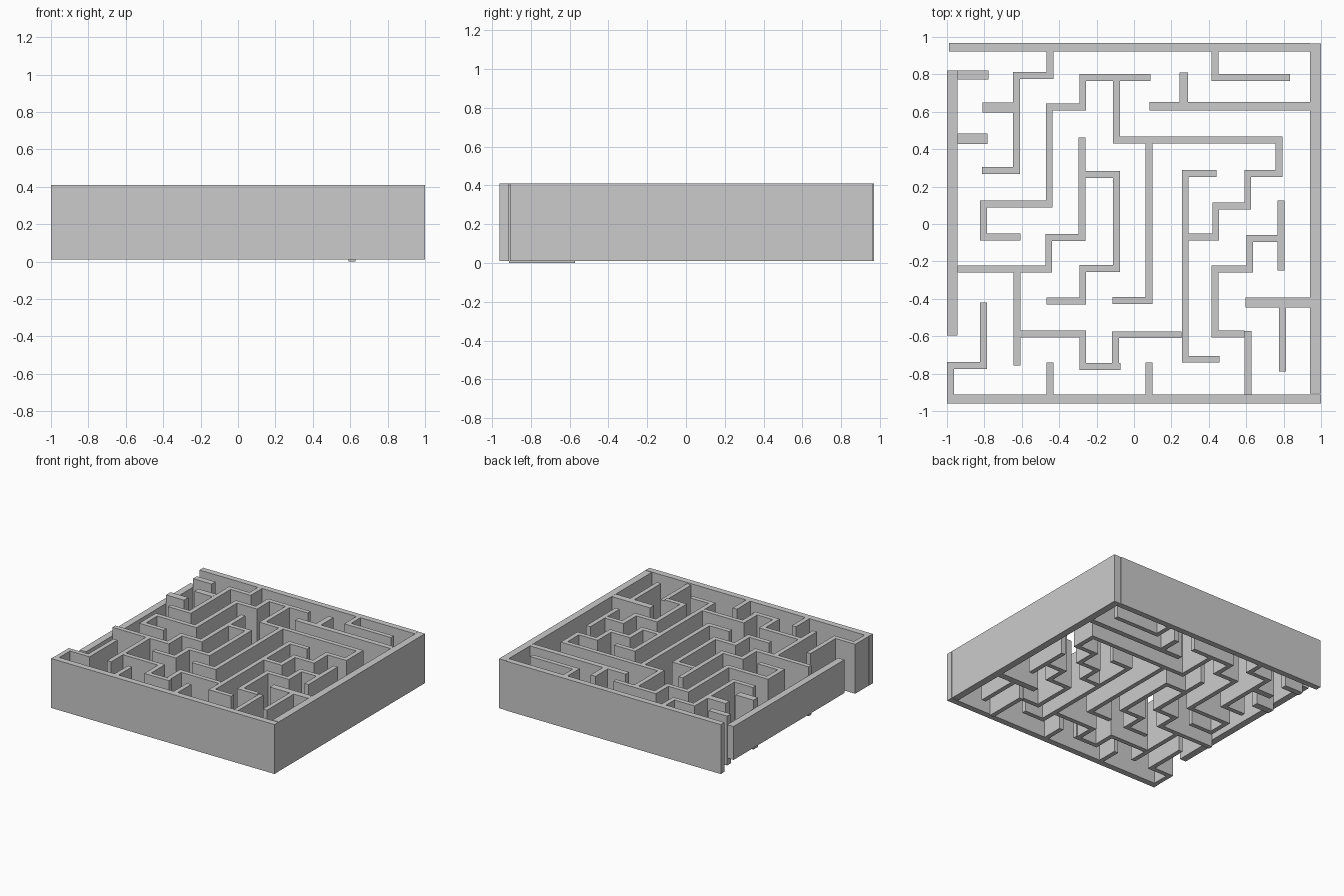
import bpy, bmesh
from mathutils import Vector

if "Cube" in bpy.data.objects:
    bpy.data.objects.remove(bpy.data.objects["Cube"])

Z0, Z1 = 0.01, 0.41


def wall(name, pts, w=0.037, z0=Z0, z1=Z1):
    """Extruded wall following a right-angled centre line, with mitred corners."""
    p = [Vector(q) for q in pts]
    dirs = [(b - a).normalized() for a, b in zip(p, p[1:])]
    norms = [Vector((-d.y, d.x)) for d in dirs]
    left, right = [], []
    for i, q in enumerate(p):
        if i == 0:
            off = norms[0]
        elif i == len(p) - 1:
            off = norms[-1]
        else:
            off = norms[i - 1] + norms[i]
        left.append(q + off * w / 2)
        right.append(q - off * w / 2)
    bm = bmesh.new()
    face = bm.faces.new([bm.verts.new((v.x, v.y, z0)) for v in right + left[::-1]])
    ext = bmesh.ops.extrude_face_region(bm, geom=[face], use_keep_orig=True)
    verts = [g for g in ext["geom"] if isinstance(g, bmesh.types.BMVert)]
    bmesh.ops.translate(bm, vec=(0, 0, z1 - z0), verts=verts)
    bmesh.ops.recalc_face_normals(bm, faces=bm.faces)
    me = bpy.data.meshes.new(name)
    bm.to_mesh(me)
    bm.free()
    ob = bpy.data.objects.new(name, me)
    bpy.context.collection.objects.link(ob)
    return ob


def route(name, start, moves, **kw):
    """Wall from a start point, with moves given as 'x' or 'y' targets."""
    x, y = start
    pts = [(x, y)]
    for axis, value in moves:
        x, y = (value, y) if axis == "x" else (x, value)
        pts.append((x, y))
    return wall(name, pts, **kw)


# Outer walls
wall("back_wall", [(-0.99, 0.945), (0.94, 0.945)], w=0.048)
wall("right_wall", [(0.97, -0.906), (0.97, 0.965)], w=0.058)
wall("front_wall", [(-1, -0.936), (1, -0.936)], w=0.05)
wall("left_wall", [(-0.972, -0.596), (-0.972, 0.82)], w=0.056, z0=0.07, z1=0.34)
route("entry_wall", (-0.98, -0.911), [("y", -0.757), ("x", -0.804), ("y", -0.42)])

# Short straight stubs on the left side
wall("left_stub_back", [(-0.943, 0.797), (-0.777, 0.797)], w=0.048)
wall("left_stub_middle", [(-0.943, 0.455), (-0.784, 0.455)], w=0.057)
wall("left_stub_inner", [(-0.809, 0.623), (-0.648, 0.623)], w=0.052)

# Winding walls on the left half
route("maze_wall_back_left", (-0.448, 0.921),
      [("y", 0.795), ("x", -0.629), ("y", 0.287), ("x", -0.814)])
route("maze_wall_stepped_left", (0.089, 0.784),
      [("x", -0.274), ("y", 0.626), ("x", -0.453), ("y", 0.107),
       ("x", -0.804), ("y", -0.07), ("x", -0.606)])
route("maze_wall_middle_left", (-0.277, 0.463),
      [("y", -0.072), ("x", -0.456), ("y", -0.241), ("x", -0.943)])
route("maze_wall_centre", (-0.258, 0.265),
      [("x", -0.093), ("y", -0.237), ("x", -0.274), ("y", -0.411), ("x", -0.467)])
wall("maze_wall_front_left", [(-0.625, -0.259), (-0.625, -0.756)])
route("maze_wall_front_bend", (-0.606, -0.587),
      [("x", -0.274), ("y", -0.763), ("x", -0.071)])
route("maze_wall_front_link", (-0.098, -0.744), [("y", -0.592), ("x", 0.255)])

# Winding walls on the right half
route("maze_wall_stepped_right", (-0.093, 0.766),
      [("y", 0.45), ("x", 0.776), ("y", 0.271), ("x", 0.608),
       ("y", 0.097), ("x", 0.437), ("y", -0.069), ("x", 0.292)])
route("maze_wall_long_middle", (0.081, 0.431), [("y", -0.408), ("x", -0.114)])
route("maze_wall_long_right", (0.442, 0.269),
      [("x", 0.274), ("y", -0.723), ("x", 0.458)])
wall("maze_wall_right_bar", [(0.787, 0.126), (0.787, -0.248)])
route("maze_wall_right_bend", (0.768, -0.077),
      [("x", 0.619), ("y", -0.241), ("x", 0.434), ("y", -0.587), ("x", 0.592)])
wall("maze_wall_front_right", [(0.61, -0.911), (0.61, -0.572)], z0=0.0, z1=0.4)
wall("right_shelf", [(0.597, -0.42), (0.94, -0.42)], w=0.053)
wall("right_shelf_branch", [(0.793, -0.446), (0.793, -0.788)])
wall("back_right_shelf", [(0.084, 0.63), (0.94, 0.63)], w=0.044)
wall("back_right_shelf_branch", [(0.266, 0.652), (0.266, 0.81)], w=0.043)
route("back_right_hook", (0.434, 0.921), [("y", 0.784), ("x", 0.833)])

# Front wall stubs
for name, x in (("front_stub_left", -0.449), ("front_stub_right", 0.081)):
    wall(name, [(x, -0.911), (x, -0.74)])
